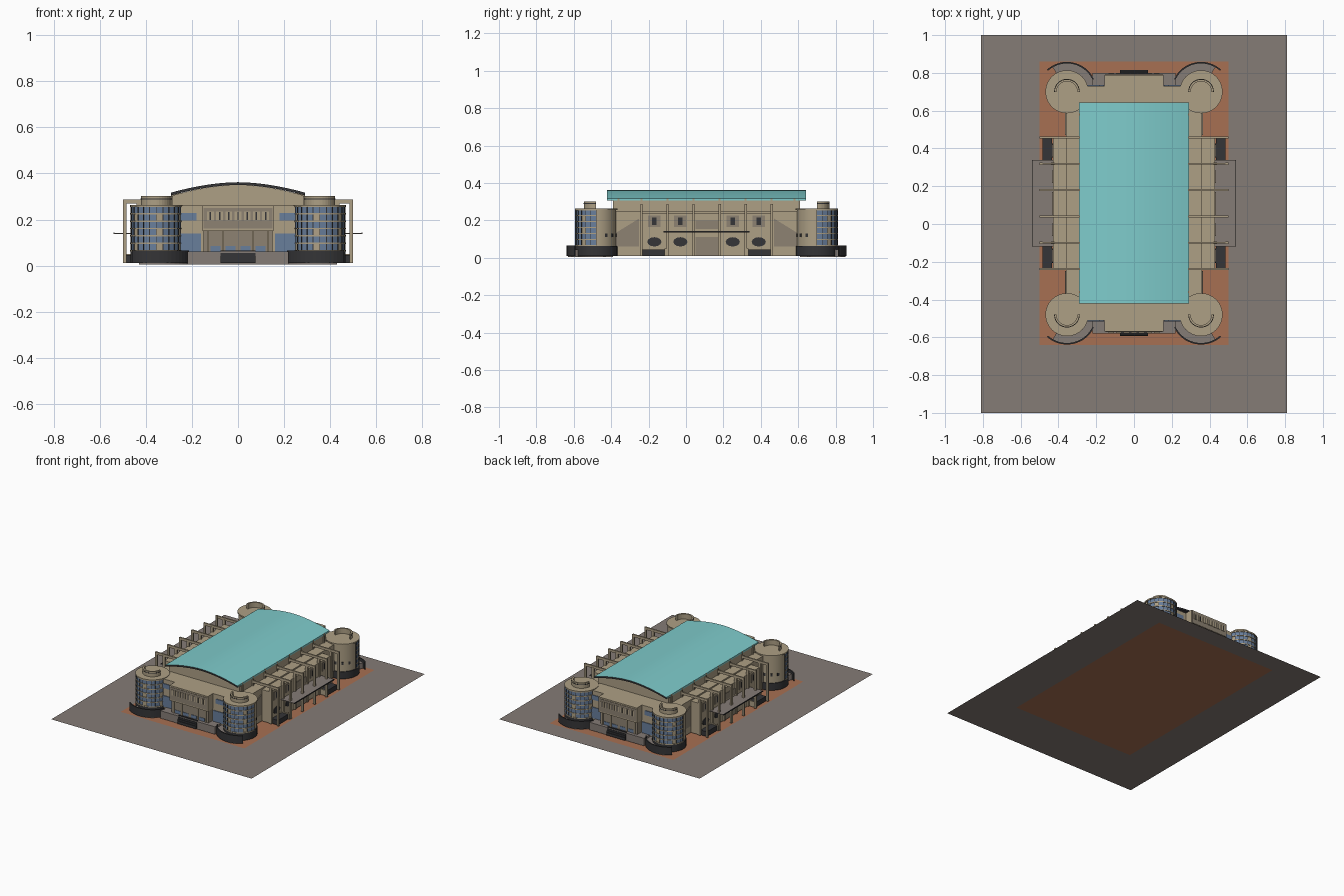
import bpy, bmesh
from math import cos, sin, radians
from mathutils import Matrix, Vector

if "Cube" in bpy.data.objects:
    bpy.data.objects.remove(bpy.data.objects["Cube"], do_unlink=True)

CENTRE_Y = 0.11      # the building sits a little behind the middle of the plot
TOWER = Vector((0.355, -0.59))


def material(name, r, g, b):
    m = bpy.data.materials.new(name)
    m.use_nodes = True
    m.diffuse_color = (r, g, b, 1)
    m.node_tree.nodes["Principled BSDF"].inputs["Base Color"].default_value = (r, g, b, 1)
    return m


sand = material("sand stone", 0.42, 0.35, 0.235)
teal = material("teal roof", 0.21, 0.60, 0.60)
paving = material("grey paving", 0.235, 0.20, 0.18)
brick = material("brick paving", 0.39, 0.16, 0.085)
glass = material("blue glass", 0.14, 0.21, 0.33)
dark = material("dark grey", 0.035, 0.035, 0.038)
taupe = material("taupe panel", 0.27, 0.225, 0.17)


def finish(name, bm, mats, mirror="", smooth=False):
    """Turn a bmesh into an object, mirrored about the building centre."""
    bmesh.ops.recalc_face_normals(bm, faces=bm.faces)
    mesh = bpy.data.meshes.new(name)
    bm.to_mesh(mesh)
    bm.free()
    for m in mats:
        mesh.materials.append(m)
    ob = bpy.data.objects.new(name, mesh)
    bpy.context.collection.objects.link(ob)
    ob.location.y = CENTRE_Y
    if mirror:
        mod = ob.modifiers.new("mirror", "MIRROR")
        mod.use_axis = ("x" in mirror, "y" in mirror, False)
        mod.use_mirror_merge = False
    if smooth:
        bpy.ops.object.select_all(action="DESELECT")
        ob.select_set(True)
        bpy.context.view_layer.objects.active = ob
        bpy.ops.object.shade_smooth_by_angle()
    return ob


def add_box(bm, x, y, z):
    """x, y and z are (low, high) pairs."""
    size = [b - a for a, b in (x, y, z)]
    mid = [(a + b) / 2 for a, b in (x, y, z)]
    bmesh.ops.create_cube(bm, size=1, matrix=Matrix.Translation(mid) @ Matrix.Diagonal((*size, 1)))


def boxes(name, mat, mirror, *items):
    bm = bmesh.new()
    for item in items:
        add_box(bm, *item)
    return finish(name, bm, [mat], mirror)


def add_prism(bm, points, shift):
    """Extrude a closed outline of 3D points along a vector."""
    face = bm.faces.new([bm.verts.new(p) for p in points])
    new = bmesh.ops.extrude_face_region(bm, geom=[face])["geom"]
    bmesh.ops.translate(bm, vec=shift, verts=[v for v in new if isinstance(v, bmesh.types.BMVert)])


def on_tower(radius, angle, z):
    a = radians(angle)
    return (TOWER.x + radius * cos(a), TOWER.y + radius * sin(a), z)


def add_ring(bm, inner, outer, start, end, z, steps=16):
    """Curved wall around the tower axis, made of short straight blocks."""
    for i in range(steps):
        a, b = (start + (end - start) * k / steps for k in (i, i + 1))
        quad = [on_tower(r, t, z[0]) for r, t in ((inner, a), (outer, a), (outer, b), (inner, b))]
        add_prism(bm, quad, (0, 0, z[1] - z[0]))


def ring(name, mat, *args, **kw):
    bm = bmesh.new()
    add_ring(bm, *args, **kw)
    return finish(name, bm, [mat], "xy")


def drum(name, mat, radius, z):
    bm = bmesh.new()
    bmesh.ops.create_cone(bm, segments=32, cap_ends=True, radius1=radius, radius2=radius, depth=z[1] - z[0],
                          matrix=Matrix.Translation((*TOWER, sum(z) / 2)))
    return finish(name, bm, [mat], "xy", smooth=True)


# Plot: grey border around a brick forecourt
def flat(name, mat, rects):
    bm = bmesh.new()
    for x0, x1, y0, y1 in rects:
        bm.faces.new([bm.verts.new((x, y - CENTRE_Y, 0)) for x, y in ((x0, y0), (x1, y0), (x1, y1), (x0, y1))])
    return finish(name, bm, [mat])


flat("ground", paving, [(-0.81, 0.81, -1, -0.64), (-0.81, 0.81, 0.86, 1),
                        (-0.81, -0.5, -0.64, 0.86), (0.5, 0.81, -0.64, 0.86)])
flat("forecourt", brick, [(-0.5, 0.5, -0.64, 0.86)])

# Main body: hall, side wings, stepped end blocks
boxes("hall", sand, "", ((-0.285, 0.285), (-0.48, 0.48), (0.01, 0.315)))
boxes("shoulders", sand, "x", ((0.28, 0.36), (-0.5, 0.5), (0.01, 0.25)))
boxes("side_wing", sand, "x", ((0.28, 0.43), (-0.348, 0.348), (0.01, 0.24)))
boxes("end_block", sand, "y", ((-0.27, 0.27), (-0.62, -0.47), (0.05, 0.26)),
      ((-0.155, 0.155), (-0.68, -0.6), (0.15, 0.26)))
boxes("end_lobby", taupe, "y", ((-0.15, 0.15), (-0.665, -0.6), (0.05, 0.15)))
boxes("end_plinth", paving, "y", ((-0.22, 0.22), (-0.69, -0.5), (0.005, 0.06)))


# Vaulted roof and the gable wall that follows it
def arch(x):
    return 0.362 - 0.045 * (abs(x) / 0.29) ** 1.8


xs = [0.29 * (i / 8 - 1) for i in range(17)]
bm = bmesh.new()
profile = [(x, -0.532, arch(x)) for x in xs] + [(x, -0.532, arch(x) - 0.012) for x in reversed(xs)]
add_prism(bm, profile, (0, 1.064, 0))
bmesh.ops.recalc_face_normals(bm, faces=bm.faces)
for f in bm.faces:
    f.material_index = int(f.normal.z < 0.3 and abs(f.normal.x) < 0.9)
finish("vaulted_roof", bm, [teal, dark], smooth=True)

bm = bmesh.new()
gable = [(x * 0.98, -0.5, arch(x) - 0.012) for x in xs]
add_prism(bm, gable + [(0.284, -0.5, 0.24), (-0.284, -0.5, 0.24)], (0, 1.0, 0))
finish("gable_walls", bm, [sand])

# End facade details: panel, window strip, doors, side glazing, steps
boxes("upper_panel", taupe, "y", ((-0.15, 0.15), (-0.683, -0.68), (0.16, 0.25)))
strip = [-0.12 + 0.04 * i for i in range(7)]
boxes("strip_windows", sand, "y", *[((x - 0.015, x + 0.015), (-0.686, -0.68), (0.195, 0.235)) for x in strip])
boxes("strip_panes", dark, "y", *[((x - 0.003, x + 0.003), (-0.688, -0.68), (0.197, 0.233)) for x in strip])
boxes("lobby_glass", glass, "xy", ((0.075, 0.12), (-0.668, -0.66), (0.062, 0.085)),
      ((0.01, 0.055), (-0.668, -0.66), (0.062, 0.085)))
boxes("lobby_piers", sand, "xy", *[((x - 0.004, x + 0.004), (-0.672, -0.66), (0.06, 0.15))
                                   for x in (0.065, 0.13)])
boxes("corner_glazing", glass, "xy", ((0.16, 0.25), (-0.625, -0.618), (0.06, 0.14)),
      ((0.18, 0.25), (-0.625, -0.618), (0.195, 0.228)))
boxes("end_steps", dark, "y", *[((-0.075, 0.075), (-0.704 + 0.005 * i, -0.68), (0.01, 0.03 + 0.012 * i))
                                for i in range(4)])

# Corner towers: masonry drum, dark base, cap and crown
drum("tower_drum", sand, 0.107, (0.01, 0.26))
drum("tower_base", dark, 0.113, (0.01, 0.062))
drum("tower_cap", sand, 0.114, (0.255, 0.264))
ring("tower_crown", sand, 0.055, 0.066, 180, 360, (0.26, 0.302))
ring("crown_rail", dark, 0.064, 0.068, 180, 360, (0.288, 0.292))

# Curved glazing on the outward half of each tower
rows = [0.065 + 0.032 * i for i in range(7)]
columns = [180 + 15 * i for i in range(13)]
bm = bmesh.new()
for r, (low, high) in enumerate(zip(rows, rows[1:])):
    for c, (a, b) in enumerate(zip(columns, columns[1:])):
        f = bm.faces.new([bm.verts.new(on_tower(0.110, t, z))
                          for t, z in ((a, low), (b, low), (b, high), (a, high))])
        f.material_index = int(c % 4 == 1 and r % 2 == 0)
finish("tower_glazing", bm, [glass, sand], "xy")

bm = bmesh.new()
for z in rows:
    add_ring(bm, 0.108, 0.1135, 180, 360, (z - 0.003, z + 0.003))
finish("glazing_bands", bm, [sand], "xy")
bm = bmesh.new()
for a in columns:
    add_ring(bm, 0.108, 0.1125, a - 0.8, a + 0.8, (0.065, 0.255), steps=1)
finish("glazing_mullions", bm, [dark], "xy")
bm = bmesh.new()
for a in (30, 55, 80):
    add_ring(bm, 0.104, 0.109, a - 4, a + 4, (0.11, 0.13), steps=1)
finish("tower_slots", bm, [dark], "xy")

# Curved ramp with its outer wall
ring("ramp_floor", paving, 0.11, 0.152, 160, 300, (0.005, 0.045))
ring("ramp_wall", dark, 0.150, 0.158, 205, 312, (0.01, 0.066))

# Side frames: posts and beams at a regular spacing
frames = [0.348, 0.209, 0.07]
boxes("frame_beams", sand, "xy", *[((0.28, 0.5), (y - 0.005, y + 0.005), (0.27, 0.288)) for y in frames])
boxes("frame_posts", sand, "xy", *[((0.485, 0.5), (y - 0.006, y + 0.006), (0.01, 0.288)) for y in frames])
boxes("wall_fins", sand, "xy", *[((0.42, 0.44), (y - 0.006, y + 0.006), (0.01, 0.275)) for y in frames])
boxes("eaves_ribs", sand, "xy", *[((0.28, 0.292), (y - 0.005, y + 0.005), (0.24, 0.318))
                                  for y in frames + [0.47]])
boxes("eaves_beam", sand, "x", ((0.28, 0.289), (-0.49, 0.49), (0.298, 0.312)))

# Side canopy and dark planters by the end frames
boxes("canopy", paving, "x", ((0.43, 0.54), (-0.23, 0.23), (0.138, 0.142)))
boxes("canopy_edge", dark, "x", ((0.537, 0.541), (-0.23, 0.23), (0.136, 0.144)))
boxes("planters", dark, "xy", ((0.435, 0.485), (0.225, 0.342), (0.01, 0.045)))
boxes("planter_kerb", sand, "xy", ((0.43, 0.495), (0.215, 0.225), (0.01, 0.05)))

# Side wall details: windows, rounded openings, door, sloping panels
bays = [0.279, 0.14]
boxes("side_windows", taupe, "xy", *[((0.428, 0.433), (y - 0.033, y + 0.033), (0.165, 0.225)) for y in bays])
boxes("side_panes", dark, "xy", *[((0.43, 0.435), (y - 0.012, y + 0.012), (0.175, 0.215)) for y in bays])
boxes("side_door", taupe, "x", ((0.428, 0.434), (-0.06, 0.06), (0.01, 0.11)),
      ((0.428, 0.434), (-0.06, 0.06), (0.155, 0.2)))
bm = bmesh.new()
for y in bays:
    add_prism(bm, [(0.428, y + 0.038 * cos(radians(a)), 0.085 + 0.025 * sin(radians(a)))
                   for a in range(0, 360, 30)], (0.007, 0, 0))
finish("side_openings", bm, [dark], "xy")
bm = bmesh.new()
add_prism(bm, [(0.357, 0.49, 0.06), (0.357, 0.36, 0.06), (0.357, 0.36, 0.21), (0.357, 0.49, 0.13)], (0.007, 0, 0))
finish("sloping_panels", bm, [taupe], "xy")
